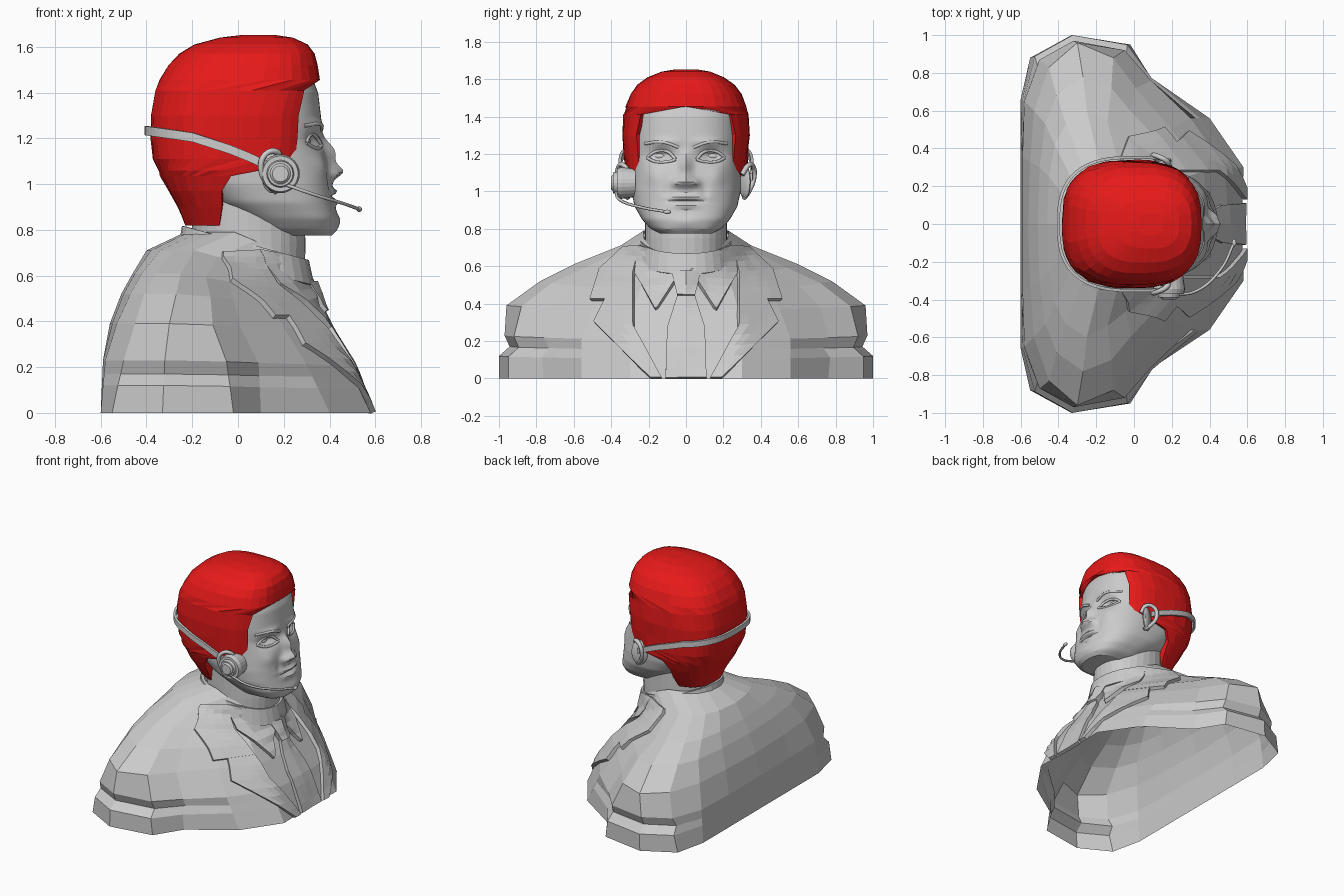
import bpy, bmesh, math, random
from mathutils import Vector, Matrix
from mathutils.bvhtree import BVHTree

if "Cube" in bpy.data.objects:
    bpy.data.objects.remove(bpy.data.objects["Cube"])

random.seed(4)
red = bpy.data.materials.new("hair_red")
red.diffuse_color = (0.8, 0.01, 0.01, 1)
red.use_nodes = True
red.node_tree.nodes["Principled BSDF"].inputs["Base Color"].default_value = red.diffuse_color


def make(name, bm, mat=None, solid=0, offset=0, smooth=False):
    me = bpy.data.meshes.new(name)
    bm.to_mesh(me)
    bm.free()
    ob = bpy.data.objects.new(name, me)
    bpy.context.collection.objects.link(ob)
    if mat:
        me.materials.append(mat)
    if solid:
        m = ob.modifiers.new("thickness", "SOLIDIFY")
        m.thickness, m.offset = solid, offset
    if smooth:
        bpy.ops.object.select_all(action="DESELECT")
        ob.select_set(True)
        bpy.context.view_layer.objects.active = ob
        bpy.ops.object.shade_smooth_by_angle(angle=math.radians(25))
    return ob


def loft(rings, closed=True, bottom=False, top=False):
    """Skin a stack of counter-clockwise rings, lowest first."""
    bm = bmesh.new()
    vs = [[bm.verts.new(p) for p in r] for r in rings]
    n = len(vs[0])
    for a, b in zip(vs, vs[1:]):
        for i in range(n if closed else n - 1):
            j = (i + 1) % n
            bm.faces.new((a[i], a[j], b[j], b[i]))
    if bottom:
        bm.faces.new(vs[0][::-1])
    if top:
        bm.faces.new(vs[-1])
    bmesh.ops.remove_doubles(bm, verts=bm.verts, dist=1e-4)
    return bm


def spow(v, p):
    return math.copysign(abs(v) ** p, v)


def oval(z, xb, xf, w, n, count, sweep=math.pi):
    """Superellipse ring, swept both ways from the back."""
    full = sweep > 3.14
    cx, a = (xb + xf) / 2, (xf - xb) / 2
    out = []
    for i in range(count):
        t = -sweep + 2 * sweep * i / (count - 1)
        if full and i in (0, count - 1):
            t = math.pi
        out.append(Vector((cx - a * spow(math.cos(t), 2 / n), -w * spow(math.sin(t), 2 / n), z)))
    return out


def lerp_table(rows, z):
    for a, b in zip(rows, rows[1:]):
        if z <= b[0]:
            f = (z - a[0]) / (b[0] - a[0])
            return [p + (q - p) * f for p, q in zip(a, b)]
    return list(rows[-1])


# jacket torso: half sections (x, y) from back centre round the arm to front centre
sections = [
    [(-.6, 0), (-.6, .35), (-.6, .66), (-.55, .88), (-.33, 1), (-.02, .95), (.1, .76), (.4, .56), (.58, .3), (.57, 0)],
    [(-.59, 0), (-.59, .35), (-.58, .65), (-.5, .87), (-.32, .97), (-.05, .92), (.09, .76), (.3, .56), (.48, .3), (.5, 0)],
    [(-.56, 0), (-.55, .33), (-.53, .6), (-.45, .83), (-.3, .96), (-.11, .88), (.01, .72), (.2, .5), (.37, .28), (.4, 0)],
    [(-.51, 0), (-.5, .3), (-.47, .53), (-.41, .68), (-.27, .78), (-.12, .72), (-.02, .6), (.13, .44), (.28, .25), (.35, 0)],
    [(-.46, 0), (-.45, .25), (-.42, .42), (-.36, .53), (-.25, .6), (-.14, .54), (-.04, .46), (.08, .36), (.22, .22), (.33, 0)],
    [(-.4, 0), (-.38, .16), (-.34, .26), (-.28, .32), (-.19, .35), (-.09, .35), (0, .32), (.1, .27), (.22, .17), (.31, 0)],
    [(.03 - .26 * math.cos(math.pi * i / 9), .23 * math.sin(math.pi * i / 9)) for i in range(10)]]
heights = [(0, 0), (.23, .2), (.39, .36), (.52, .46), (.61, .52), (.71, .57), (.79, .6)]


def torso_ring(sec, zb, zf, pinch=1):
    half = []
    for i, (x, y) in enumerate(sec):
        z = zb + (zf - zb) * max(0, (i - 4) / 5)
        half.append(Vector((x, y * (pinch if 3 <= i <= 6 else 1), z)))
    return half[::-1] + [Vector((v.x, -v.y, v.z)) for v in half[1:-1]]


def blend(f):
    return [(a[0] + (b[0] - a[0]) * f, a[1] + (b[1] - a[1]) * f) for a, b in zip(sections[0], sections[1])]


rings = [torso_ring(s, *h) for s, h in zip(sections, heights)]
rings[1:1] = [torso_ring(blend(.5), .12, .1, 1.015), torso_ring(blend(.75), .17, .15, .965)]
bm = loft(rings)
torso_bvh = BVHTree.FromBMesh(bm)
make("jacket", bm)

# neck
make("neck", loft([oval(z, xb, xf, .22, 2.1, 33) for z, xb, xf in ((.5, -.2, .29), (.75, -.2, .295), (.98, -.2, .28))]))

# head: z, back x, front x, half width
skull = [(.775, .12, .41, .14), (.8, .06, .432, .19), (.85, 0, .438, .235), (.92, -.12, .42, .275),
         (1, -.22, .41, .292), (1.1, -.3, .39, .297), (1.2, -.33, .365, .3), (1.3, -.33, .362, .3),
         (1.4, -.32, .35, .295), (1.5, -.27, .31, .27), (1.58, -.17, .26, .2)]
# face features: y, z, spread y, spread z, push in x
bumps = [(0, 1.055, .04, .033, .055), (0, 1.14, .028, .06, .045), (.05, 1.045, .022, .022, .03),
         (.13, 1.19, .06, .033, -.04), (.12, 1.265, .08, .02, .014), (0, .968, .08, .013, .02),
         (0, .922, .065, .014, .018), (0, .945, .09, .006, -.012), (0, .835, .07, .03, .01),
         (.17, 1.08, .05, .05, .014), (.1, 1.0, .02, .04, -.01)]
rings = []
for k in range(71):
    z = .775 + .805 * k / 70
    ring = oval(*lerp_table(skull, z), 2.5, 145)
    for v in ring:
        if v.x > .12:
            for y0, z0, sy, sz, amp in bumps:
                v.x += amp * math.exp(-((abs(v.y) - y0) / sy) ** 2 - ((z - z0) / sz) ** 2)
    rings.append(ring)
bm = loft(rings, False, True, True)
head_bvh = BVHTree.FromBMesh(bm)
make("head", bm, smooth=True)

# hair: z, back x, front x, half width, front cut (None = all round)
rows = [(.82, -.23, .25, .2, -.08), (.9, -.265, .28, .25, -.07), (.97, -.305, .3, .285, -.07),
        (1.035, -.34, .32, .312, -.03), (1.06, -.35, .32, .32, .1), (1.11, -.37, .33, .325, .25),
        (1.2, -.382, .34, .333, .26), (1.3, -.38, .35, .34, .265), (1.41, -.362, .355, .335, .29),
        (1.455, -.345, .358, .325, None), (1.52, -.305, .348, .297, None), (1.57, -.255, .335, .26, None),
        (1.61, -.19, .305, .205, None), (1.64, -.08, .24, .13, None), (1.652, .02, .16, .06, None)]
rings = []
for z, xb, xf, w, cut in rows:
    sweep = math.pi
    if cut is not None:
        sweep = math.acos(-spow((cut - (xb + xf) / 2) / ((xf - xb) / 2), 1.35))
    ring = oval(z, xb, xf, w, 2.7, 33, sweep)
    for v in ring[2:-2]:
        k = 1 + random.uniform(-.012, .008)
        v.x, v.y = v.x * k, v.y * k
    rings.append(ring)
make("hair", loft(rings, False, False, True), red, .045, -1)


# clothing panels draped on the torso
def project(bvh, y, z, off):
    hit = bvh.ray_cast(Vector((2, y, z)), Vector((-1, 0, 0)))
    if hit[0] is None:
        hit = bvh.find_nearest(Vector((.3, y, z)))
    return hit[0] + Vector((off, 0, 0))


def panel(name, left, right, off, mirror=True, thick=.025):
    bm = bmesh.new()
    for s in ((1, -1) if mirror else (1,)):
        grid = []
        for k in range((len(left) - 1) * 5 + 1):
            i = min(k // 5, len(left) - 2)
            f = k / 5 - i
            a = Vector(left[i]).lerp(Vector(left[i + 1]), f)
            b = Vector(right[i]).lerp(Vector(right[i + 1]), f)
            pts = [a.lerp(b, j / 4) for j in range(5)]
            grid.append([bm.verts.new(project(torso_bvh, s * p.x, max(p.y, .002), off)) for p in pts])
        for a, b in zip(grid, grid[1:]):
            for j in range(4):
                q = (a[j], b[j], b[j + 1], a[j + 1])
                bm.faces.new(q if s > 0 else q[::-1])
    make(name, bm, None, thick)


panel("lapels", [(.28, .42), (.28, .28), (.13, 0)], [(.43, .42), (.49, .3), (.19, 0)], .015)
panel("jacket_collar", [(.24, .71), (.28, .56), (.28, .42)], [(.33, .7), (.46, .58), (.51, .42)], .018)
panel("shirt_collar_wings", [(.2, .7), (.02, .58), (.15, .38)], [(.25, .71), (.27, .56), (.165, .37)], .02)
panel("tie_knot", [(-.07, .57), (-.045, .44)], [(.07, .57), (.045, .44)], .02, False, .04)
panel("tie_blade", [(-.045, .44), (-.1, .27), (-.11, 0)], [(.045, .44), (.1, .27), (.11, 0)], .012, False)

# shirt collar band, high at the back and low in front
base = oval(0, -.235, .3, .235, 2.1, 33)
band = [[Vector((v.x * k, v.y * k, .69 - .28 * v.x + h)) for v in base] for h, k in ((-.05, 1.08), (.06, 1.0))]
make("shirt_collar_band", loft(band, False), None, .02)


# curved tubes
def tube(name, pts, r):
    cu = bpy.data.curves.new(name, "CURVE")
    cu.dimensions, cu.bevel_depth, cu.bevel_resolution, cu.resolution_u = "3D", r, 1, 6
    cu.use_fill_caps = True
    sp = cu.splines.new("BEZIER")
    sp.bezier_points.add(len(pts) - 1)
    for b, p in zip(sp.bezier_points, pts):
        b.co = p
        b.handle_left_type = b.handle_right_type = "AUTO"
    ob = bpy.data.objects.new(name, cu)
    bpy.context.collection.objects.link(ob)


def ball(name, loc, scale, rot=0):
    bm = bmesh.new()
    m = Matrix.Translation(loc) @ Matrix.Rotation(rot, 4, "Z") @ Matrix.Diagonal((*scale, 1))
    bmesh.ops.create_uvsphere(bm, u_segments=16, v_segments=10, radius=1, matrix=m)
    make(name, bm, smooth=True)


# eyes, lids, brows and ears on both sides
for s, side in ((1, "left"), (-1, "right")):
    ball("eyeball_" + side, (.272, s * .13, 1.187), (.045, .065, .03))
    for part, pts in (("upper_lid", [(.055, 1.17), (.1, 1.213), (.16, 1.213), (.21, 1.18)]),
                      ("lower_lid", [(.055, 1.17), (.1, 1.158), (.16, 1.158), (.21, 1.18)]),
                      ("brow", [(.04, 1.235), (.12, 1.262), (.22, 1.255)])):
        tube(part + "_" + side, [project(head_bvh, s * y, z, 0) for y, z in pts], .009)
    ball("ear_" + side, (.15, s * .315, 1.05), (.055, .022, .09), s * .5)
    rim = [(.19, .3, 1.09), (.17, .335, 1.14), (.12, .36, 1.13), (.1, .362, 1.07), (.13, .335, 1.0), (.17, .31, .965)]
    tube("ear_rim_" + side, [(x, s * y, z) for x, y, z in rim], .014)

# headset band round the back of the head
slope = [(-.41, 1.235), (-.2, 1.205), (0, 1.14), (.14, 1.075)]
path = oval(0, -.4, .42, .353, 2.7, 41, math.acos(-(.13 / .41) ** 1.35))
band = [[Vector((v.x, v.y, lerp_table(slope, v.x)[1] + h)) for v in path] for h in (-.02, .02)]
make("headset_band", loft(band, False), None, .016)


# ear cup from stacked discs
def disc(bm, y0, y1, r0, r1):
    m = (Matrix.Translation((.185, 0, 1.045)) @ Matrix.Translation((0, (y0 + y1) / 2, 0))
         @ Matrix.Rotation(math.radians(90), 4, "X"))
    bmesh.ops.create_cone(bm, cap_ends=True, segments=24, radius1=r0, radius2=r1, depth=abs(y1 - y0), matrix=m)


bm = bmesh.new()
for d in ((-.27, -.345, .075, .085), (-.345, -.37, .085, .078), (-.37, -.39, .06, .055), (-.39, -.4, .045, .035)):
    disc(bm, *d)
make("headset_ear_cup", bm)

# microphone boom and tip
tube("microphone_boom", [(.2, -.375, 1.0), (.33, -.355, .955), (.46, -.24, .915), (.53, -.1, .89)], .008)
ball("microphone_tip", (.53, -.1, .89), (.012, .02, .012))
